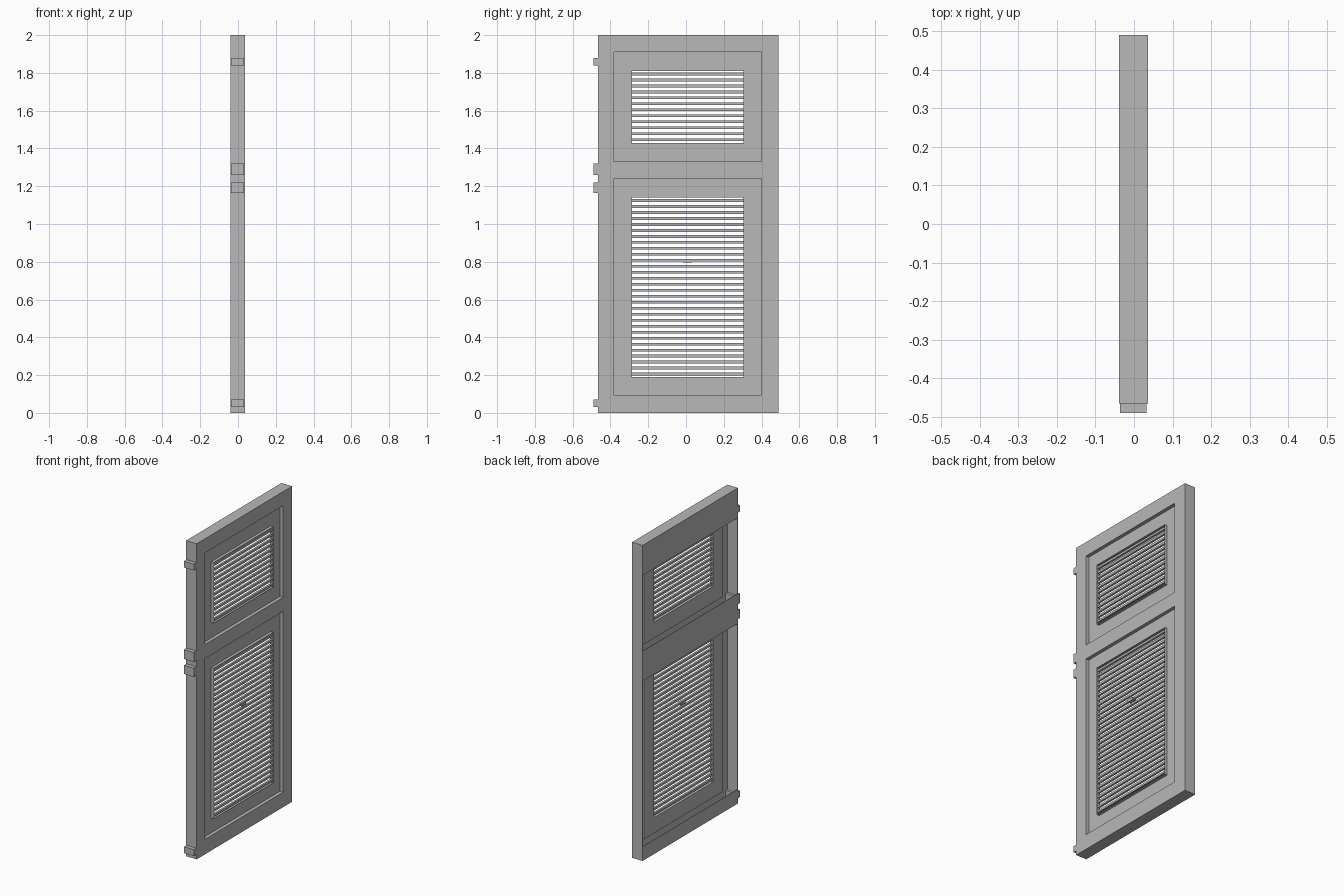
import bpy, bmesh
from mathutils import Matrix, Vector

cube = bpy.data.objects.get("Cube")
if cube:
    bpy.data.objects.remove(cube)

grey = bpy.data.materials.new("plain grey")
grey.use_nodes = True
colour = (0.48, 0.48, 0.48, 1)
grey.diffuse_color = colour
grey.node_tree.nodes["Principled BSDF"].inputs["Base Color"].default_value = colour


def build(name, boxes):
    """One object from boxes given as (x range, y range, z range)."""
    bm = bmesh.new()
    for ranges in boxes:
        centre = Vector([(a + b) / 2 for a, b in ranges])
        size = Vector([b - a for a, b in ranges])
        bmesh.ops.create_cube(bm, size=1, matrix=Matrix.Translation(centre) @ Matrix.Diagonal(size).to_4x4())
    mesh = bpy.data.meshes.new(name)
    bm.to_mesh(mesh)
    bm.free()
    mesh.materials.append(grey)
    obj = bpy.data.objects.new(name, mesh)
    bpy.context.collection.objects.link(obj)
    return obj


def ring(x, outer_y, outer_z, inner_y, inner_z):
    """Four boxes round a rectangular hole."""
    return [(x, (outer_y[0], inner_y[0]), outer_z),
            (x, (inner_y[1], outer_y[1]), outer_z),
            (x, inner_y, (outer_z[0], inner_z[0])),
            (x, inner_y, (inner_z[1], outer_z[1]))]


def grow(span, amount):
    return (span[0] - amount, span[1] + amount)


T = 0.003                                  # sheet thickness
BACK, FACE, RECESS = -0.039, 0.036, 0.014
door_y, door_z = (-0.465, 0.49), (0, 2)
panel_y, vent_y = (-0.38, 0.40), (-0.285, 0.305)
panels = {"lower": ((0.095, 1.24), (0.19, 1.14), 30),
          "upper": ((1.33, 1.91), (1.43, 1.81), 12)}

# Hollow door shell: edge walls, stiles and rails on the main face
build("edge_walls", ring((BACK, FACE), door_y, door_z, grow(door_y, -T), grow(door_z, -T)))
face_x = (FACE - T, FACE)
build("stiles", [(face_x, (door_y[0], panel_y[0]), door_z),
                 (face_x, (panel_y[1], door_y[1]), door_z)])
low, high = panels["lower"][0], panels["upper"][0]
build("rails", [(face_x, panel_y, z) for z in
                ((0, low[0]), (low[1], high[0]), (high[1], 2))])

# Boards across the open back
build("back_boards", [((BACK, BACK + T), door_y, z) for z in
                      ((0, 0.09), (1.14, 1.33), (1.81, 2))])

# Recessed panels with louvred openings
for label, (panel_z, vent_z, count) in panels.items():
    build(label + "_recess_walls",
          ring((RECESS - T, FACE), grow(panel_y, T), grow(panel_z, T), panel_y, panel_z))
    build(label + "_panel",
          ring((RECESS - T, RECESS), panel_y, panel_z, vent_y, vent_z))
    build(label + "_vent_frame",
          ring((RECESS - T, FACE - T), grow(vent_y, T), grow(vent_z, T), vent_y, vent_z))
    pitch = (vent_z[1] - vent_z[0]) / count
    build(label + "_slats",
          [((0.017, 0.030), vent_y,
            (vent_z[0] + pitch * (i + 0.28), vent_z[0] + pitch * (i + 0.72)))
           for i in range(count)])

# Small lever among the lower slats
build("slat_lever", [((0.012, 0.036), (-0.012, 0.03), (0.795, 0.812))])

# Hinge blocks passing through the hinge-side wall
build("hinges", [((-0.036, 0.033), (-0.49, -0.445), z) for z in
                 ((0.03, 0.07), (1.165, 1.22), (1.26, 1.32), (1.84, 1.88))])
